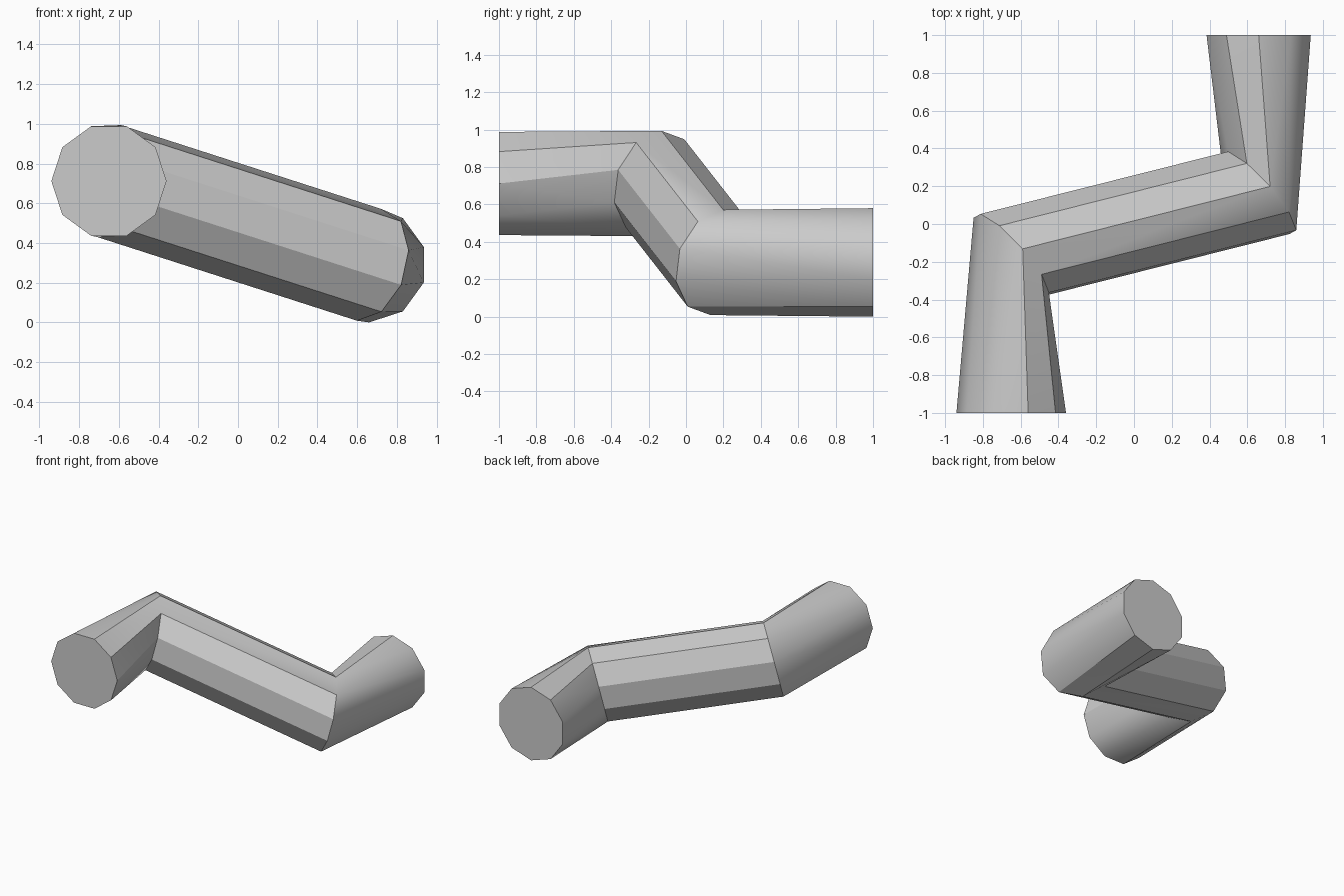
import bpy
import bmesh
import math
from mathutils import Vector

if "Cube" in bpy.data.objects:
    bpy.data.objects.remove(bpy.data.objects["Cube"], do_unlink=True)

SIDES = 10
RADIUS = 0.29

# Centre line of the bent pipe, with the turn of each ring in degrees
path = [Vector((-0.65, -1, 0.712)), Vector((-0.65, -0.165, 0.712)),
        Vector((0.66, 0.165, 0.29)), Vector((0.66, 1, 0.29))]
turns = [0, 15, 15, 18]

grey = bpy.data.materials.new("plain grey")
grey.use_nodes = True
colour = (0.6, 0.6, 0.6, 1)
grey.diffuse_color = colour
grey.node_tree.nodes["Principled BSDF"].inputs["Base Color"].default_value = colour


def add_ring(bm, centre, tangent, turn):
    """Ring of vertices square to the tangent, measured from the horizontal."""
    side = tangent.cross(Vector((0, 0, 1))).normalized()
    up = side.cross(tangent).normalized()
    angles = [math.radians(turn) + math.tau * i / SIDES for i in range(SIDES)]
    return [bm.verts.new(centre + RADIUS * (math.cos(a) * side + math.sin(a) * up))
            for a in angles]


# Rings: square ends, elbows set across the neighbouring points
bm = bmesh.new()
rings = []
for k, centre in enumerate(path):
    tangent = path[min(k + 1, 3)] - path[max(k - 1, 0)]
    rings.append(add_ring(bm, centre, tangent.normalized(), turns[k]))

# Pipe wall: flat panels in the middle, twisted panels split at the ends
for k, (a, b) in enumerate(zip(rings, rings[1:])):
    for i in range(SIDES):
        j = i - 1
        if k == 1:
            bm.faces.new((a[j], a[i], b[i], b[j]))
        else:
            bm.faces.new((a[j], a[i], b[j]))
            bm.faces.new((a[i], b[i], b[j]))

# End caps
bm.faces.new(rings[0])
bm.faces.new(rings[-1])
bmesh.ops.recalc_face_normals(bm, faces=bm.faces[:])

mesh = bpy.data.meshes.new("bent_pipe")
bm.to_mesh(mesh)
bm.free()
mesh.materials.append(grey)
pipe = bpy.data.objects.new("bent_pipe", mesh)
bpy.context.collection.objects.link(pipe)

# Smooth shading that keeps the strong creases
bpy.ops.object.select_all(action="DESELECT")
pipe.select_set(True)
bpy.context.view_layer.objects.active = pipe
bpy.ops.object.shade_smooth_by_angle(angle=math.radians(30))
